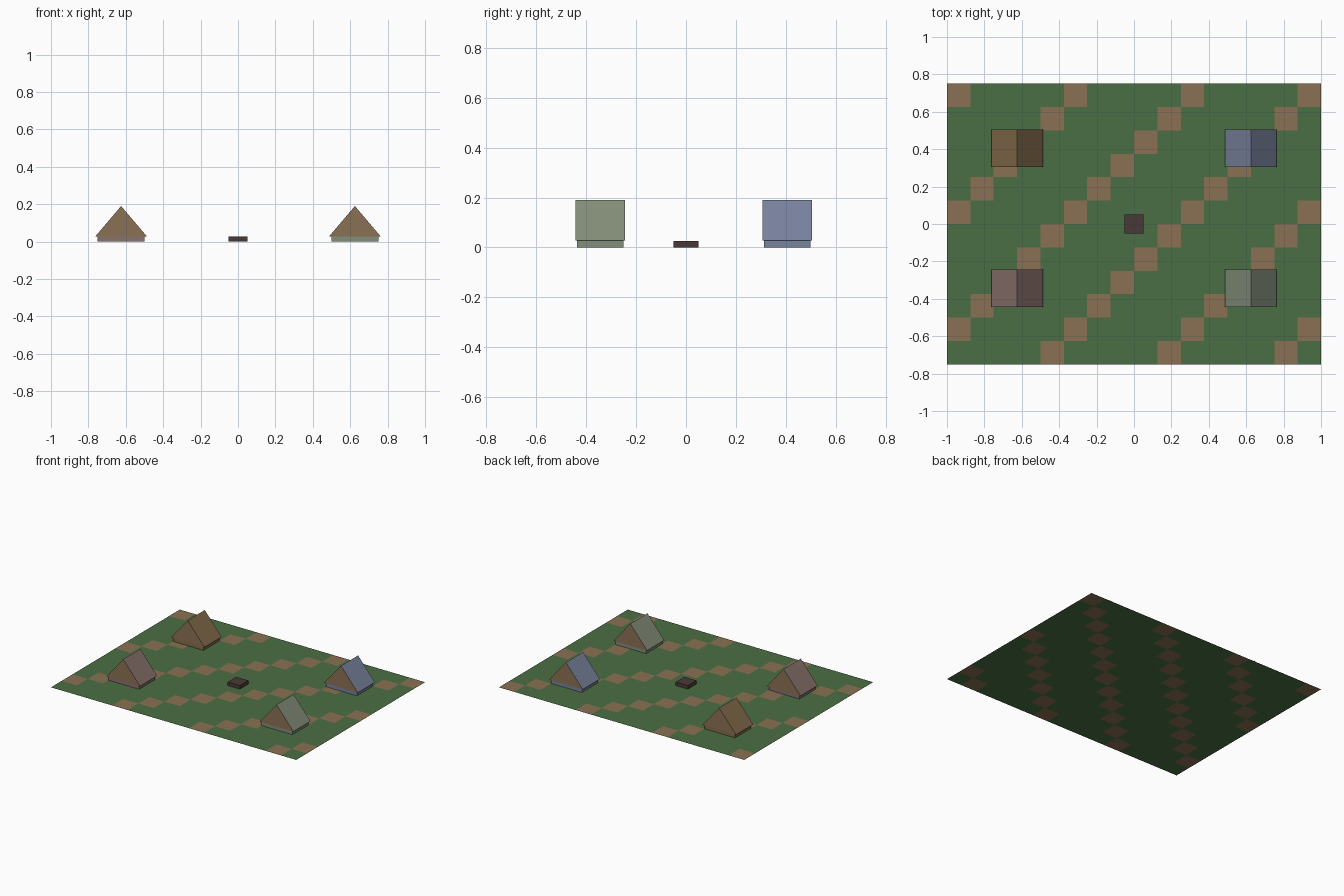
import bpy
import bmesh
import math
from mathutils import Matrix, Vector

cube = bpy.data.objects.get("Cube")
if cube:
    bpy.data.objects.remove(cube, do_unlink=True)


def material(name, *srgb):
    """Flat material from 0-255 sRGB values."""
    rgba = [((c / 255 + 0.055) / 1.055) ** 2.4 for c in srgb] + [1.0]
    mat = bpy.data.materials.new(name)
    mat.use_nodes = True
    mat.diffuse_color = rgba
    mat.node_tree.nodes["Principled BSDF"].inputs["Base Color"].default_value = rgba
    return mat


def finish(name, bm, *mats):
    mesh = bpy.data.meshes.new(name)
    bm.to_mesh(mesh)
    bm.free()
    for mat in mats:
        mesh.materials.append(mat)
    obj = bpy.data.objects.new(name, mesh)
    bpy.context.collection.objects.link(obj)
    return obj


def block(name, x, y, width, depth, height, mat):
    """Box standing on the ground, open underneath."""
    bm = bmesh.new()
    bmesh.ops.create_cube(bm, size=1, matrix=Matrix.Translation((x, y, height / 2))
                          @ Matrix.Diagonal((width, depth, height, 1)))
    bm.normal_update()
    bottom = [f for f in bm.faces if f.normal.z < -0.5]
    bmesh.ops.delete(bm, geom=bottom, context='FACES')
    return finish(name, bm, mat)


def gable_roof(name, x, y, width, depth, z0, z1, slope_mat, gable_mat):
    """Triangular prism with its ridge along y."""
    bm = bmesh.new()
    profile = [(x - width / 2, z0), (x + width / 2, z0), (x, z1)]
    front = bm.faces.new([bm.verts.new((px, y - depth / 2, pz)) for px, pz in profile])
    ext = bmesh.ops.extrude_face_region(bm, geom=[front], use_keep_orig=True)
    moved = [v for v in ext["geom"] if isinstance(v, bmesh.types.BMVert)]
    bmesh.ops.translate(bm, verts=moved, vec=Vector((0, depth, 0)))
    bmesh.ops.recalc_face_normals(bm, faces=bm.faces)
    bm.normal_update()
    for f in bm.faces:
        f.material_index = 1 if abs(f.normal.y) > 0.9 else 0
    return finish(name, bm, slope_mat, gable_mat)


grass = material("grass green", 74, 111, 67)
earth = material("earth brown", 138, 113, 83)
tan = material("roof brown", 132, 107, 75)
blue = material("slate blue", 121, 131, 158)
rose = material("dusty rose", 137, 114, 108)
sage = material("sage green", 131, 142, 121)
dark = material("dark stone", 73, 57, 54)

# Ground: square tiles with diagonal rows of bare earth
CELL = 0.125
bm = bmesh.new()
bmesh.ops.create_grid(bm, x_segments=16, y_segments=12, size=1,
                      matrix=Matrix.Diagonal((1, 0.75, 1, 1)))
for f in bm.faces:
    c = f.calc_center_median()
    col = math.floor((c.x + 1) / CELL)
    row = math.floor((0.75 - c.y) / CELL)
    f.material_index = 1 if (col + row) % 5 == 0 else 0
    if f.normal.z < 0:
        f.normal_flip()
finish("ground", bm, grass, earth)

# Four huts: low walls under a steep overhanging roof
huts = [("back_right", -0.625, 0.406, tan), ("back_left", 0.625, 0.406, blue),
        ("front_right", -0.625, -0.344, rose), ("front_left", 0.625, -0.344, sage)]
for place, x, y, mat in huts:
    block(place + "_hut_walls", x, y, 0.25, 0.1875, 0.028, mat)
    gable_roof(place + "_hut_roof", x, y, 0.275, 0.2, 0.028, 0.19, mat, earth)

# Stone block in the middle
block("centre_block", 0, 0, 0.1, 0.1, 0.026, dark)
